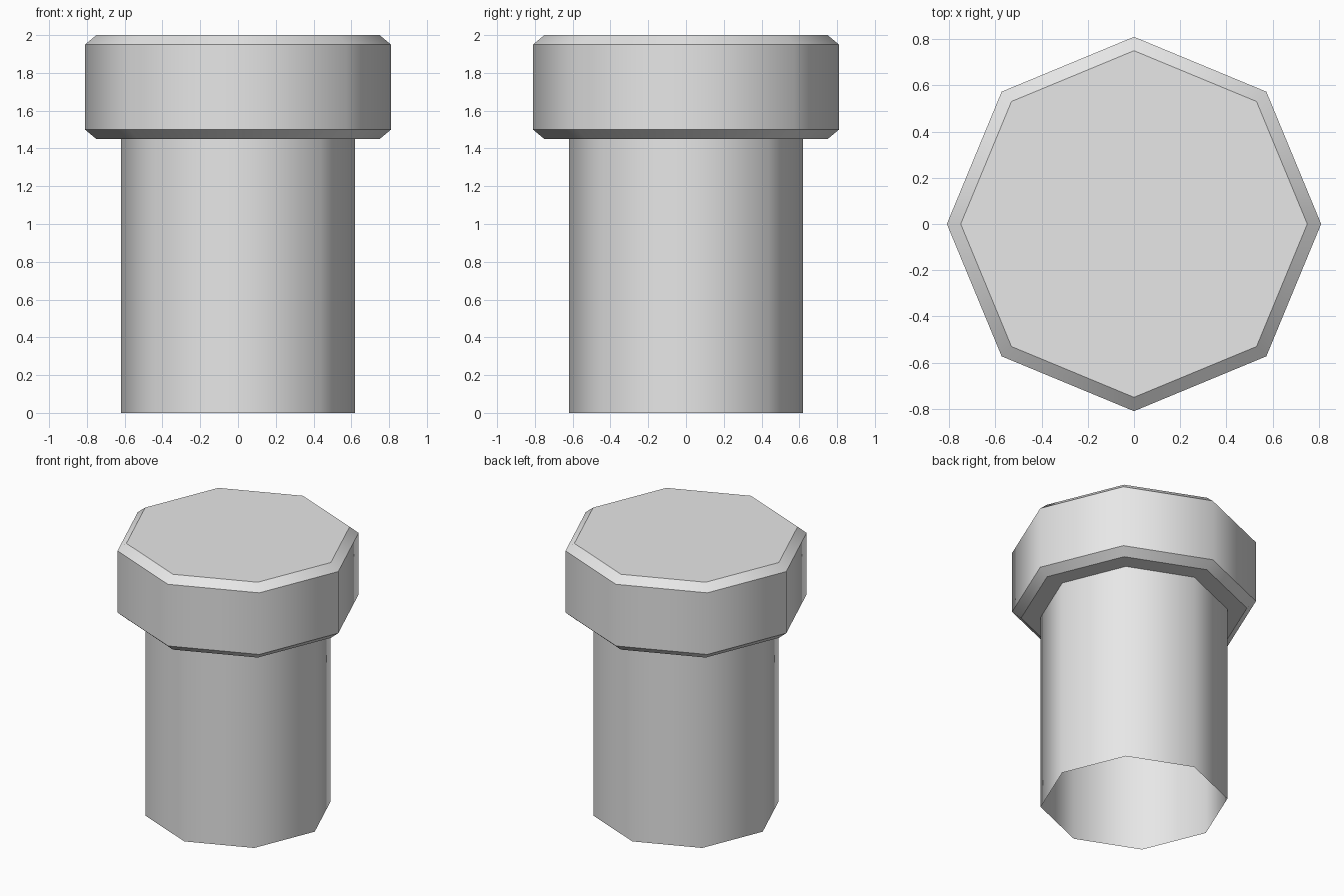
import bpy, bmesh
from math import sin, cos, tau

cube = bpy.data.objects.get("Cube")
if cube:
    bpy.data.objects.remove(cube, do_unlink=True)

SIDES = 8

grey = bpy.data.materials.new("plain grey")
grey.use_nodes = True
grey.diffuse_color = (0.8, 0.8, 0.8, 1)
grey.node_tree.nodes["Principled BSDF"].inputs["Base Color"].default_value = (0.8, 0.8, 0.8, 1)


def lathe(name, profile, cap_top=False):
    """Spin (radius, height) points, listed bottom to top, into an eight-sided shell."""
    bm = bmesh.new()
    rings = [[bm.verts.new((r * cos(tau * i / SIDES), r * sin(tau * i / SIDES), z))
              for i in range(SIDES)] for r, z in profile]
    for low, high in zip(rings, rings[1:]):
        for i in range(SIDES):
            j = (i + 1) % SIDES
            bm.faces.new((low[i], low[j], high[j], high[i]))
    if cap_top:
        bm.faces.new(rings[-1])
    # Round shading about the axis, crisp edges along each rim
    for face in bm.faces:
        face.smooth = True
    for edge in bm.edges:
        a, b = edge.verts
        edge.smooth = abs(a.co.z - b.co.z) > 0.001
    # Spokes of a flat ring need no crease
    mesh = bpy.data.meshes.new(name)
    bm.to_mesh(mesh)
    bm.free()
    mesh.materials.append(grey)
    obj = bpy.data.objects.new(name, mesh)
    bpy.context.collection.objects.link(obj)
    return obj


# Hollow shaft, open at the bottom
lathe("shaft", [(0.62, 0), (0.62, 1.45)])

# Wide head with chamfered rims and a flat underside ring
lathe("head", [(0.62, 1.45), (0.75, 1.45), (0.81, 1.5), (0.81, 1.95), (0.75, 2)], cap_top=True)
